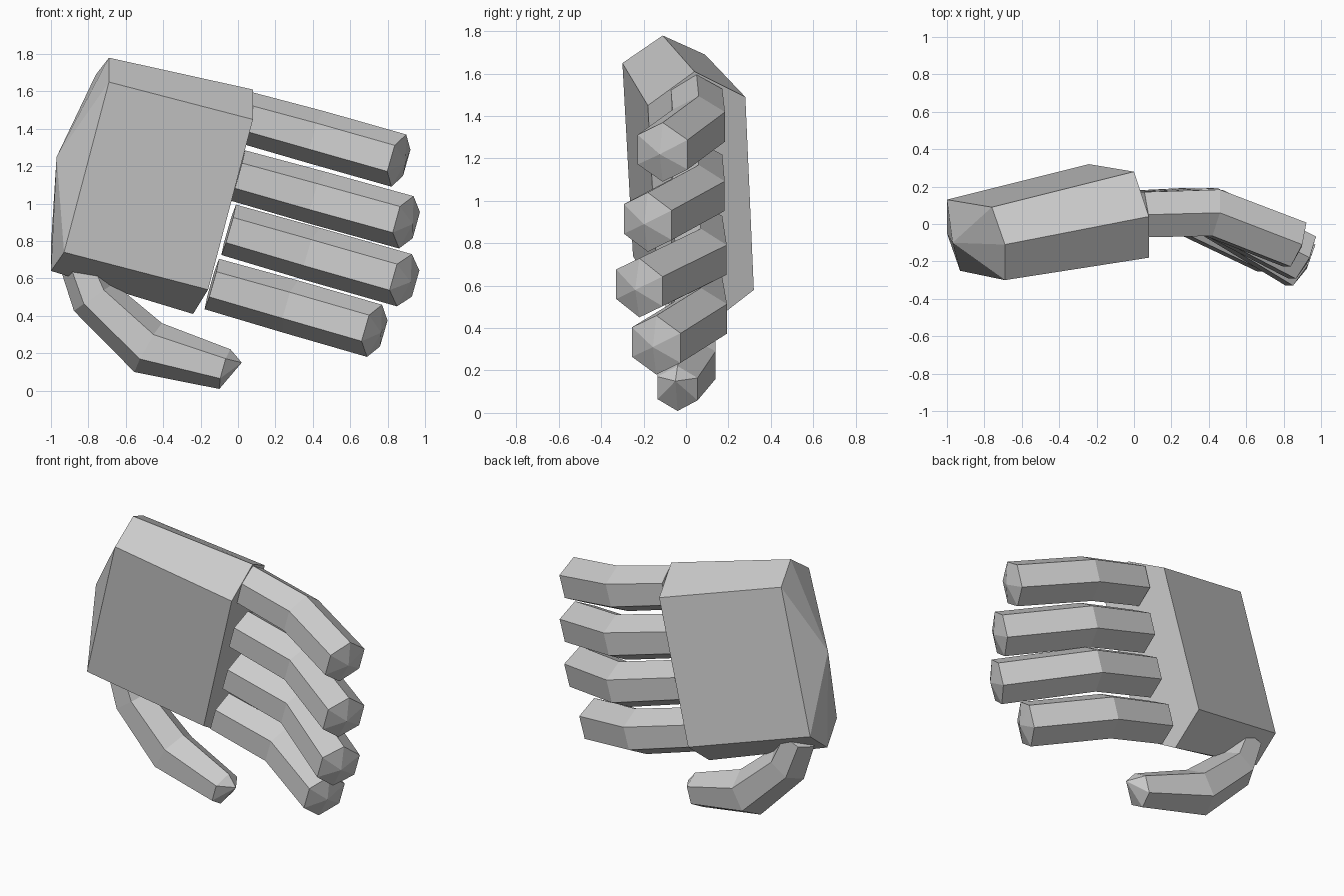
import bpy
import bmesh
from mathutils import Vector
from math import cos, sin, pi

cube = bpy.data.objects.get("Cube")
if cube:
    bpy.data.objects.remove(cube)

grey = bpy.data.materials.new("light_grey")
grey.use_nodes = True
colour = (0.6, 0.6, 0.6, 1)
grey.diffuse_color = colour
grey.node_tree.nodes["Principled BSDF"].inputs["Base Color"].default_value = colour


def loft(name, rings, start_tip=None, end_tip=None):
    """Skin a row of six-sided rings; each end is flat or a low pyramid."""
    bm = bmesh.new()
    rows = [[bm.verts.new(p) for p in ring] for ring in rings]
    for a, b in zip(rows, rows[1:]):
        for i in range(6):
            j = (i + 1) % 6
            bm.faces.new((a[i], a[j], b[j], b[i]))
    for row, tip in ((rows[0], start_tip), (rows[-1], end_tip)):
        if tip is None:
            bm.faces.new(row)
        else:
            apex = bm.verts.new(tip)
            for i in range(6):
                bm.faces.new((row[i], row[(i + 1) % 6], apex))
    bmesh.ops.recalc_face_normals(bm, faces=bm.faces)
    mesh = bpy.data.meshes.new(name)
    bm.to_mesh(mesh)
    bm.free()
    mesh.materials.append(grey)
    obj = bpy.data.objects.new(name, mesh)
    bpy.context.collection.objects.link(obj)
    return obj


def digit(name, path, radii, tip):
    """Bent hexagonal tube along a path, closed with a shallow point."""
    pts = [Vector(p) for p in path]
    rings = []
    for i, (p, r) in enumerate(zip(pts, radii)):
        before = (p - pts[i - 1]).normalized() if i else Vector()
        after = (pts[i + 1] - p).normalized() if i + 1 < len(pts) else Vector()
        along = (before + after).normalized()
        up = along.cross(Vector((0, 1, 0))).normalized()
        side = up.cross(along)
        rings.append([p + r * (up * cos(k * pi / 3) + side * sin(k * pi / 3))
                      for k in range(6)])
    return loft(name, rings, end_tip=tip)


# Palm: slanted hexagonal block with a pointed wrist end
wrist = [(-0.69, -0.11, 1.78), (-0.69, -0.30, 1.65), (-0.93, -0.25, 0.74),
         (-1.0, -0.05, 0.64), (-1.0, 0.13, 0.78), (-0.76, 0.09, 1.69)]
knuckles = [(0.08, 0.04, 1.61), (0.08, -0.18, 1.45), (-0.16, -0.13, 0.54),
            (-0.24, 0.10, 0.41), (-0.24, 0.32, 0.58), (0.0, 0.28, 1.49)]
loft("palm", [wrist, knuckles], start_tip=(-0.97, -0.10, 1.25))

# Four fingers: base, middle joint and end centre
fingers = {
    "index_finger": [(-0.14, 0.05, 0.57), (0.28, 0.07, 0.45), (0.73, -0.14, 0.32)],
    "middle_finger": [(-0.05, 0.05, 0.86), (0.40, 0.07, 0.73), (0.89, -0.22, 0.59)],
    "ring_finger": [(0.0, 0.05, 1.15), (0.43, 0.06, 1.03), (0.90, -0.18, 0.90)],
    "little_finger": [(0.04, 0.05, 1.46), (0.42, 0.06, 1.355), (0.86, -0.11, 1.23)],
}
for name, path in fingers.items():
    end, joint = Vector(path[2]), Vector(path[1])
    tip = end + (end - joint).normalized() * 0.04
    digit(name, path, (0.14, 0.145, 0.145), tip)

# Thumb: curls under the palm from the wrist
digit("thumb",
      [(-0.85, 0.02, 0.70), (-0.77, 0.02, 0.50), (-0.48, 0.01, 0.23), (-0.07, -0.04, 0.115)],
      (0.11, 0.13, 0.15, 0.11), (0.02, -0.05, 0.15))
